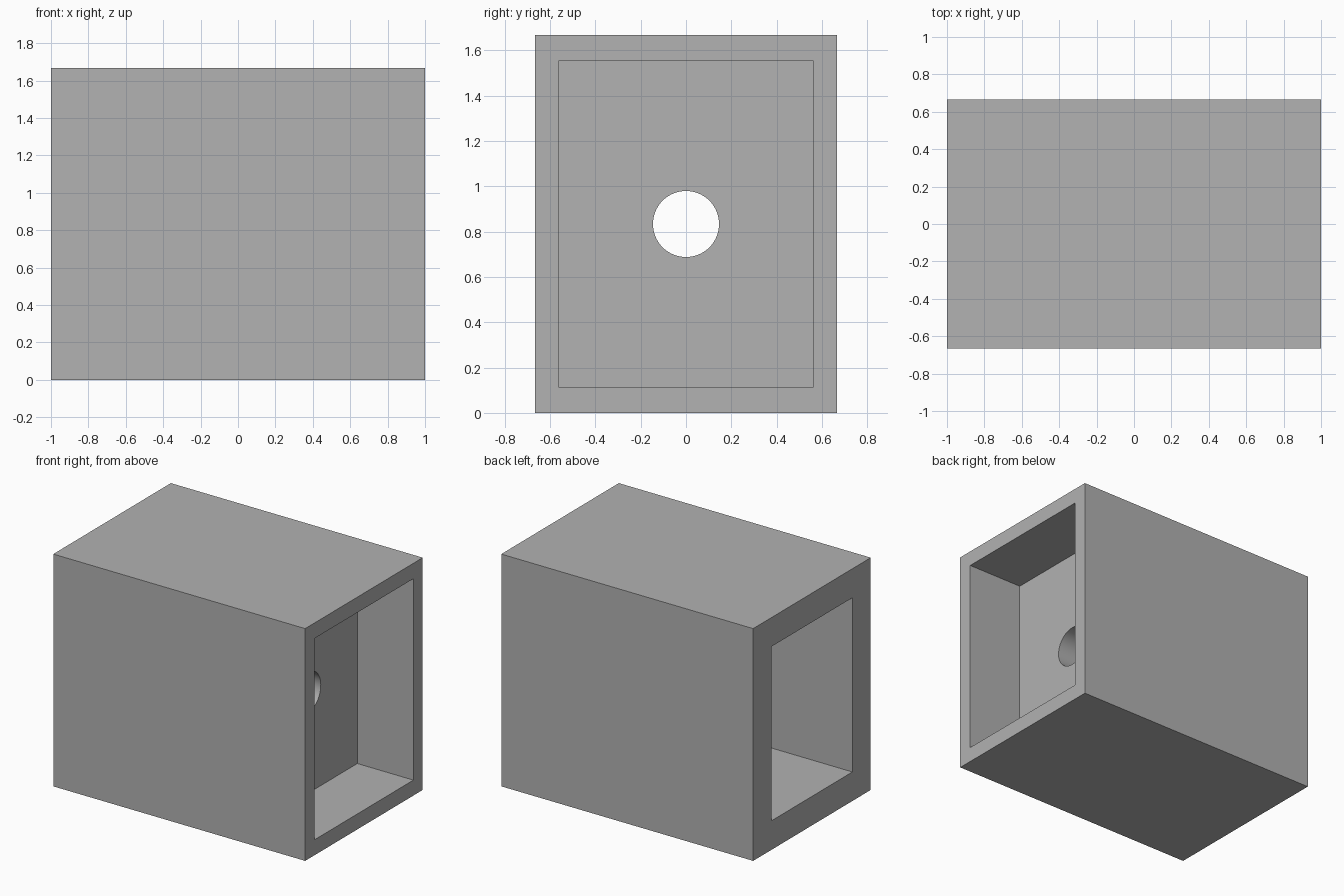
import bpy
import math

cube = bpy.data.objects.get("Cube")
if cube:
    bpy.data.objects.remove(cube, do_unlink=True)

W, D, H = 2.0, 1.333, 1.667
MID = H / 2

# Single grey material
grey = bpy.data.materials.new("plain_grey")
grey.use_nodes = True
colour = (0.445, 0.445, 0.445, 1)
grey.diffuse_color = colour
grey.node_tree.nodes["Principled BSDF"].inputs["Base Color"].default_value = colour


def block(name, x0, x1, depth, height):
    """Box from x0 to x1, centred on the housing axis."""
    bpy.ops.mesh.primitive_cube_add(size=1, location=((x0 + x1) / 2, 0, MID))
    ob = bpy.context.object
    ob.name = name
    ob.scale = (x1 - x0, depth, height)
    bpy.ops.object.transform_apply(location=True, rotation=False, scale=True)
    ob.data.materials.append(grey)
    return ob


# Housing and the shapes cut from it
housing = block("housing", -W / 2, W / 2, D, H)
side_recess = block("side_recess_cutter", 0.555, 1.2, 1.121, 1.445)
deep_cavity = block("deep_cavity_cutter", -1.2, 0.347, 0.917, 1.25)

# Round hole through the dividing wall
bpy.ops.mesh.primitive_cylinder_add(vertices=64, radius=0.1458, depth=0.5,
                                    location=(0.45, 0, MID),
                                    rotation=(0, math.pi / 2, 0))
hole = bpy.context.object
hole.name = "round_hole_cutter"
hole.data.materials.append(grey)

# Cut each shape, then discard its cutter
for cutter in (side_recess, deep_cavity, hole):
    cutter.hide_render = True
    mod = housing.modifiers.new(cutter.name, "BOOLEAN")
    mod.operation = "DIFFERENCE"
    mod.solver = "EXACT"
    mod.object = cutter
    bpy.context.view_layer.objects.active = housing
    bpy.ops.object.modifier_apply(modifier=mod.name)
    bpy.data.objects.remove(cutter, do_unlink=True)

# Smooth hole wall, sharp box edges
bpy.ops.object.select_all(action="DESELECT")
housing.select_set(True)
bpy.context.view_layer.objects.active = housing
bpy.ops.object.shade_smooth_by_angle(angle=math.radians(30))
